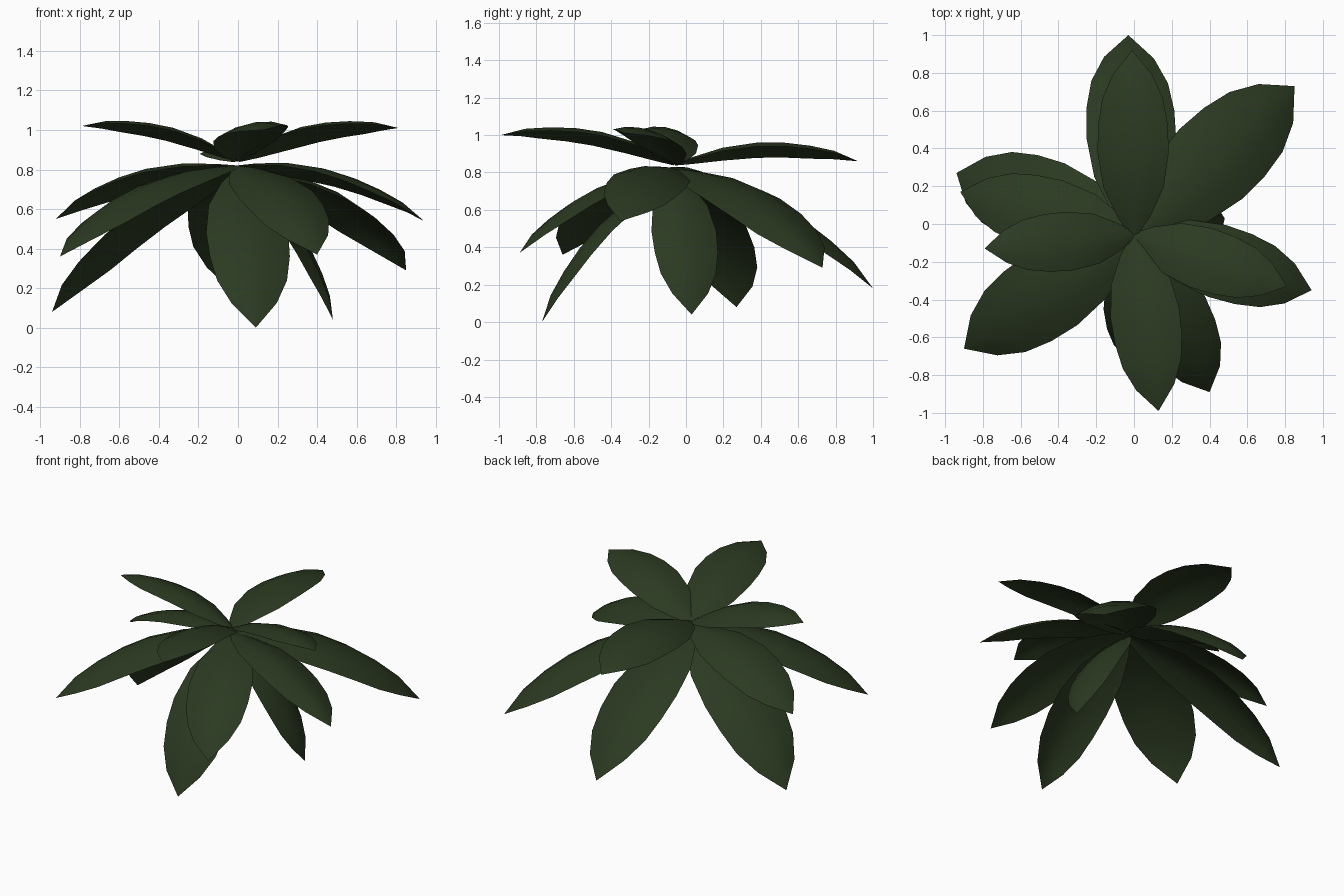
import bpy
from mathutils import Vector, Quaternion

if "Cube" in bpy.data.objects:
    bpy.data.objects.remove(bpy.data.objects["Cube"])

mat = bpy.data.materials.new("dark_leaf_green")
mat.diffuse_color = (0.024, 0.041, 0.015, 1)
mat.use_nodes = True
mat.node_tree.nodes["Principled BSDF"].inputs["Base Color"].default_value = mat.diffuse_color

# Along the blade: position, half width, arch height (fractions of leaf length)
PROFILE = [(0, .02, 0), (.1, .09, .036), (.26, .165, .082), (.45, .195, .107),
           (.6, .19, .104), (.74, .166, .086), (.87, .108, .057), (1, 0, 0)]
ACROSS = [-1, -.5, 0, .5, 1]
CUP = .25


def leaf(name, base, tip, roll=0):
    """Arched, slightly cupped blade running from base to tip."""
    base, tip = Vector(base), Vector(tip)
    length = (tip - base).length
    d = (tip - base).normalized()
    side = Quaternion(d, roll) @ d.cross(Vector((0, 0, 1))).normalized()
    n = d.cross(Vector((0, 0, 1))).normalized().cross(d)
    verts, faces = [], []
    for t, w, arch in PROFILE[:-1]:
        for u in ACROSS:
            verts.append(base + length * (d * t + side * (w * u) + n * (arch - CUP * w * u * u)))
    verts.append(tip)
    k = len(ACROSS)
    rows = len(PROFILE) - 1
    for r in range(rows):
        for c in range(k - 1):
            a = r * k + c
            if r < rows - 1:
                faces.append((a, a + 1, a + k + 1, a + k))
            else:
                faces.append((a, a + 1, rows * k))
    me = bpy.data.meshes.new(name)
    me.from_pydata(verts, [], faces)
    me.materials.append(mat)
    for p in me.polygons:
        p.use_smooth = True
    me.update()
    bpy.context.collection.objects.link(bpy.data.objects.new(name, me))


# Upper, middle and lower whorls of leaf tips, with roll
WHORLS = {
    "upper_leaf": (.845, [(.13, -.99, 1.0, .14), (-.01, .92, .86, -.16),
                          (-.79, -.13, 1.02, .16), (.81, -.33, 1.01, -.18)]),
    "middle_leaf": (.82, [(.85, .73, .29, .05), (-.90, -.66, .36, 0), (.40, -.89, .37, .12),
                          (-.92, .17, .55, .16), (.94, -.35, .54, -.2)]),
    "lower_leaf": (.80, [(-.94, .27, .08, .12), (-.03, 1.0, .18, .12),
                         (.09, -.77, 0, 0), (.48, .03, .04, 0)]),
}
for name, (z, tips) in WHORLS.items():
    for i, (x, y, tz, roll) in enumerate(tips):
        leaf(f"{name}_{i + 1}", (0, -.06, z), (x, y, tz), roll)
